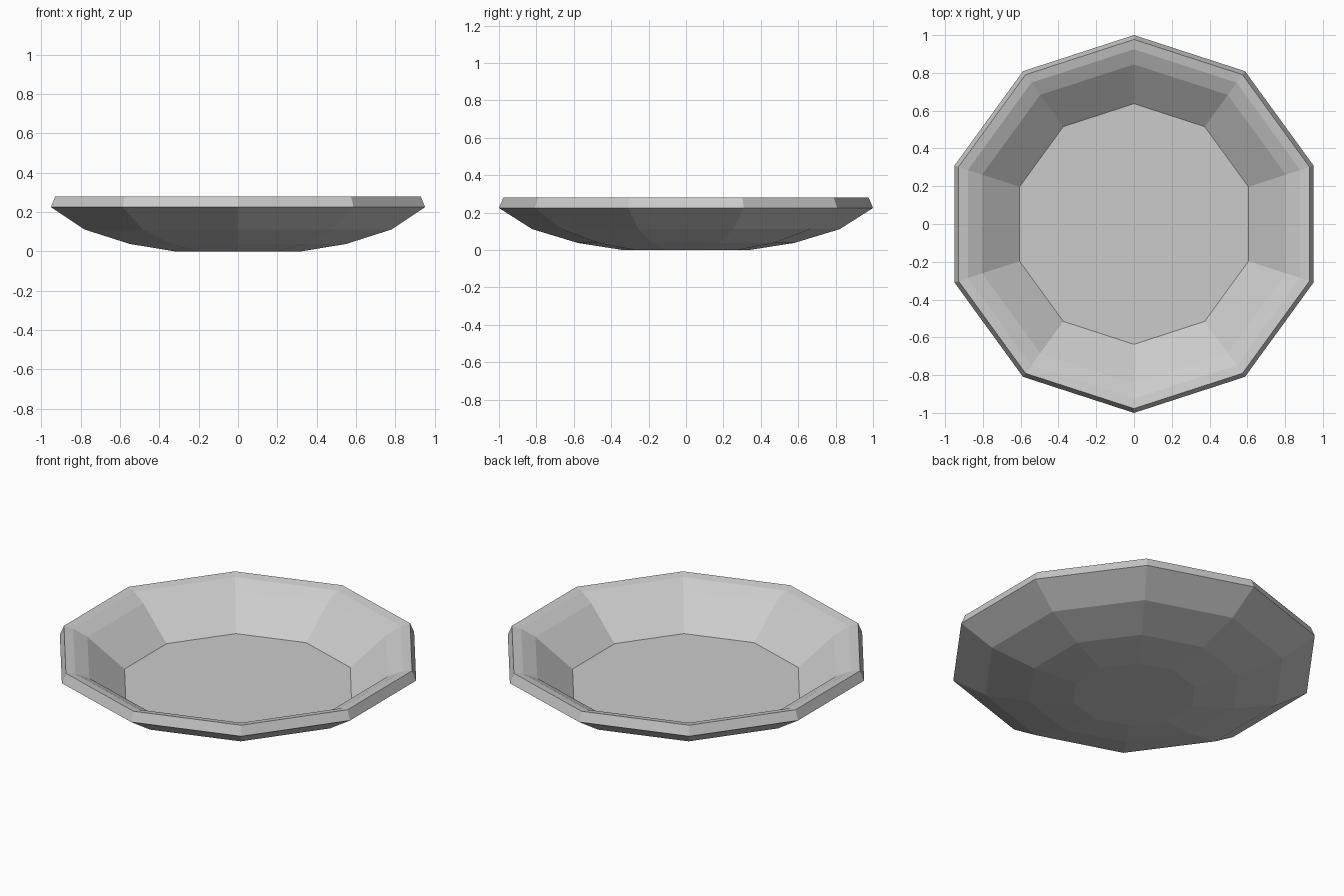
import bpy, bmesh
from math import sin, cos, pi

if "Cube" in bpy.data.objects:
    bpy.data.objects.remove(bpy.data.objects["Cube"])

SIDES = 10
# Closed profile (radius, height): underside, rim, inner wall, floor
PROFILE = [(0.335, 0.0), (0.578, 0.038), (0.822, 0.112), (1.0, 0.225),
           (0.977, 0.28), (0.925, 0.27), (0.845, 0.232), (0.637, 0.07)]

bm = bmesh.new()

# Rings with a corner on the +y axis
rings = []
for r, z in PROFILE:
    angles = [pi / 2 + 2 * pi * i / SIDES for i in range(SIDES)]
    rings.append([bm.verts.new((r * cos(a), r * sin(a), z)) for a in angles])

# Walls between neighbouring rings
for low, high in zip(rings, rings[1:]):
    for i in range(SIDES):
        j = (i + 1) % SIDES
        bm.faces.new((low[i], low[j], high[j], high[i]))

# Base and inner floor
bm.faces.new(rings[0][::-1])
bm.faces.new(rings[-1])
bmesh.ops.recalc_face_normals(bm, faces=bm.faces)

mesh = bpy.data.meshes.new("plate")
bm.to_mesh(mesh)
bm.free()
plate = bpy.data.objects.new("plate", mesh)
bpy.context.collection.objects.link(plate)
